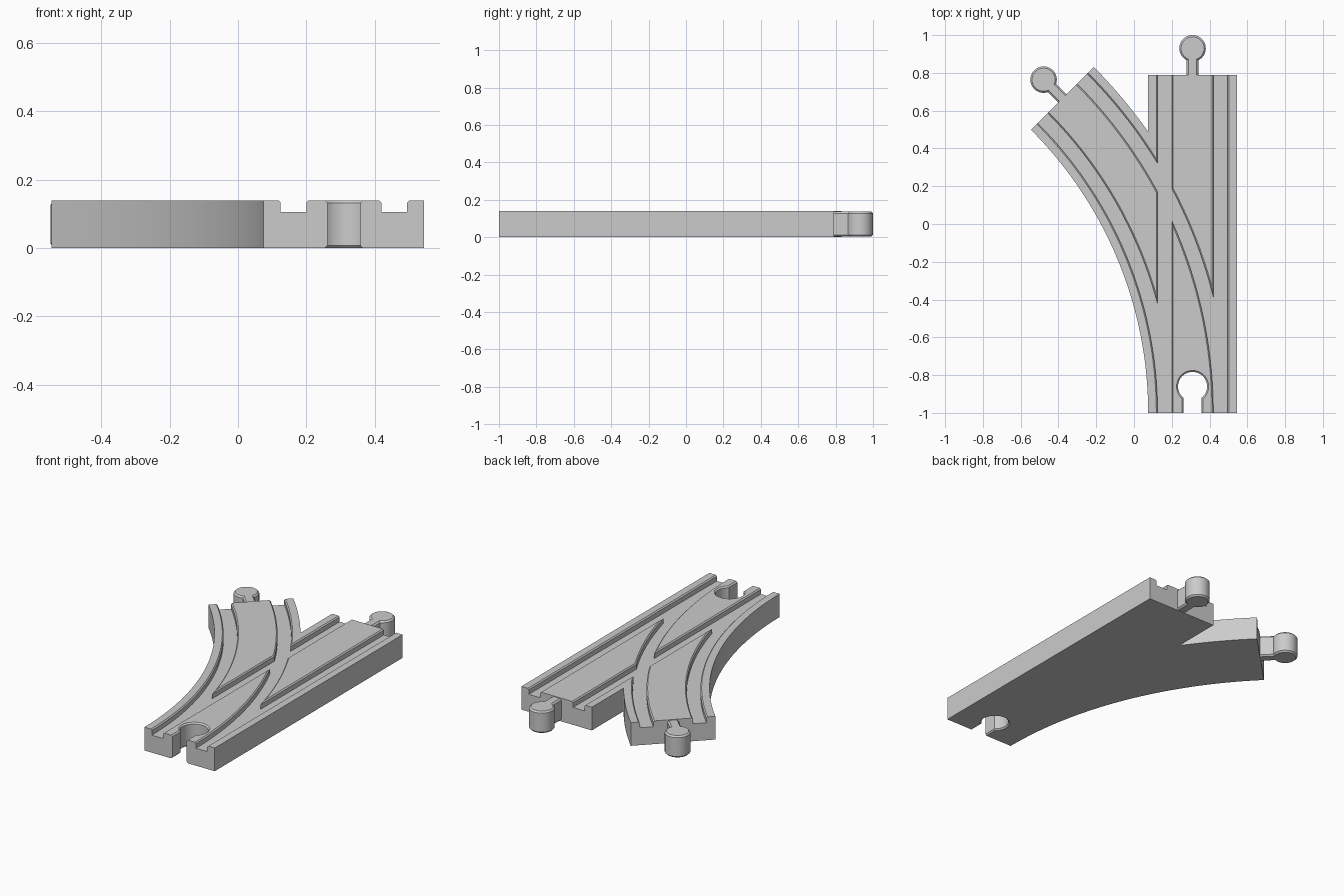
import bpy, bmesh
from math import sin, cos, pi, asin, acos, radians
from mathutils import Matrix, Vector

if "Cube" in bpy.data.objects:
    bpy.data.objects.remove(bpy.data.objects["Cube"])

HEIGHT, FLOOR = 0.14, 0.105
MID, HALF = 0.31, 0.235            # straight lane centre line and half width
FRONT, BACK = -1.0, 0.79
RADIUS, TURN = 2.355, radians(45)  # curved lane
PIVOT = MID - RADIUS
GROOVES = ((-0.185, -0.11), (0.11, 0.185))
BEVEL = 0.007

grey = bpy.data.materials.new("plain grey")
grey.use_nodes = True
grey.diffuse_color = (0.6, 0.6, 0.6, 1)
grey.node_tree.nodes["Principled BSDF"].inputs["Base Color"].default_value = (0.6, 0.6, 0.6, 1)


def loft(name, rings):
    """Skin a list of equal closed rings and cap both ends."""
    bm = bmesh.new()
    loops = [[bm.verts.new(p) for p in ring] for ring in rings]
    n = len(loops[0])
    for a, b in zip(loops, loops[1:]):
        for i in range(n):
            bm.faces.new((a[i], a[(i + 1) % n], b[(i + 1) % n], b[i]))
    bm.faces.new(loops[0])
    bm.faces.new(loops[-1])
    bmesh.ops.recalc_face_normals(bm, faces=bm.faces)
    mesh = bpy.data.meshes.new(name)
    bm.to_mesh(mesh)
    bm.free()
    mesh.materials.append(grey)
    obj = bpy.data.objects.new(name, mesh)
    bpy.context.collection.objects.link(obj)
    return obj


def arc(radius, start, end, steps=48):
    return [(PIVOT + radius * cos(start + (end - start) * i / steps),
             FRONT + radius * sin(start + (end - start) * i / steps)) for i in range(steps + 1)]


def keyhole(radius, neck, length, steps=40):
    """Round head at the origin with a neck running toward -y."""
    gap = asin(neck / radius)
    head = [(radius * sin(pi + gap + (2 * pi - 2 * gap) * i / steps),
             radius * cos(pi + gap + (2 * pi - 2 * gap) * i / steps)) for i in range(steps + 1)]
    return [(-neck, -length)] + head + [(neck, -length)]


def keyhole_solid(name, radius, neck, length, levels, place):
    return loft(name, [[place @ Vector((x, y, z)) for x, y in keyhole(radius + d, neck + d, length)]
                       for z, d in levels])


def groove_section(low, high):
    """Cross-section of a wheel groove with eased top edges."""
    top = HEIGHT + 0.02
    wide = BEVEL + 0.02
    return [(low, FLOOR), (high, FLOOR), (high, HEIGHT - BEVEL),
            (high + wide, top), (low - wide, top), (low, HEIGHT - BEVEL)]


# Switch body outline: straight lane joined to the curved lane
inner, outer = RADIUS - HALF, RADIUS + HALF
crotch = acos(inner / outer)
outline = [(MID + HALF, FRONT), (MID + HALF, BACK), (MID - HALF, BACK)]
outline += arc(outer, crotch, TURN, 28) + arc(inner, TURN, 0)
body = loft("track_body", [[(x, y, z) for x, y in outline] for z in (0, HEIGHT)])

# Wheel grooves along both lanes
cutters = []
for low, high in GROOVES:
    section = groove_section(low, high)
    cutters.append(loft("straight_groove_cutter",
                        [[(MID + u, y, z) for u, z in section] for y in (FRONT - 0.05, BACK + 0.05)]))
    rings = []
    for i in range(-1, 50):
        a = TURN * i / 48
        rings.append([(PIVOT + (RADIUS + u) * cos(a), FRONT + (RADIUS + u) * sin(a), z)
                      for u, z in section])
    cutters.append(loft("curved_groove_cutter", rings))

# Socket in the front end
socket_levels = [(-0.01, 0.018), (0.008, 0), (HEIGHT - 0.008, 0), (HEIGHT + 0.01, 0.018)]
cutters.append(keyhole_solid("socket_cutter", 0.077, 0.048, 0.2, socket_levels,
                             Matrix.Translation((MID, -0.86, 0))))

for cutter in cutters:
    cutter.hide_render = True
    mod = body.modifiers.new("cut", "BOOLEAN")
    mod.operation = "DIFFERENCE"
    mod.solver = "EXACT"
    mod.object = cutter
graph = bpy.context.evaluated_depsgraph_get()
body.data = bpy.data.meshes.new_from_object(body.evaluated_get(graph))
body.data.name = "track_body"
body.modifiers.clear()
for cutter in cutters:
    bpy.data.objects.remove(cutter)

# Connector pegs on the two far ends
peg_levels = [(0.004, -0.009), (0.013, 0), (HEIGHT - 0.013, 0), (HEIGHT - 0.004, -0.009)]
end = Matrix.Translation((PIVOT, FRONT, 0)) @ Matrix.Rotation(TURN, 4, "Z") @ Matrix.Translation((RADIUS, 0.14, 0))
pegs = [keyhole_solid("straight_peg", 0.07, 0.031, 0.16, peg_levels, Matrix.Translation((MID, BACK + 0.14, 0))),
        keyhole_solid("curved_peg", 0.07, 0.031, 0.16, peg_levels, end)]

# Smooth the curved walls, keep edges crisp
bpy.ops.object.select_all(action="DESELECT")
for obj in [body] + pegs:
    obj.select_set(True)
bpy.context.view_layer.objects.active = body
bpy.ops.object.shade_smooth_by_angle(angle=radians(25))
